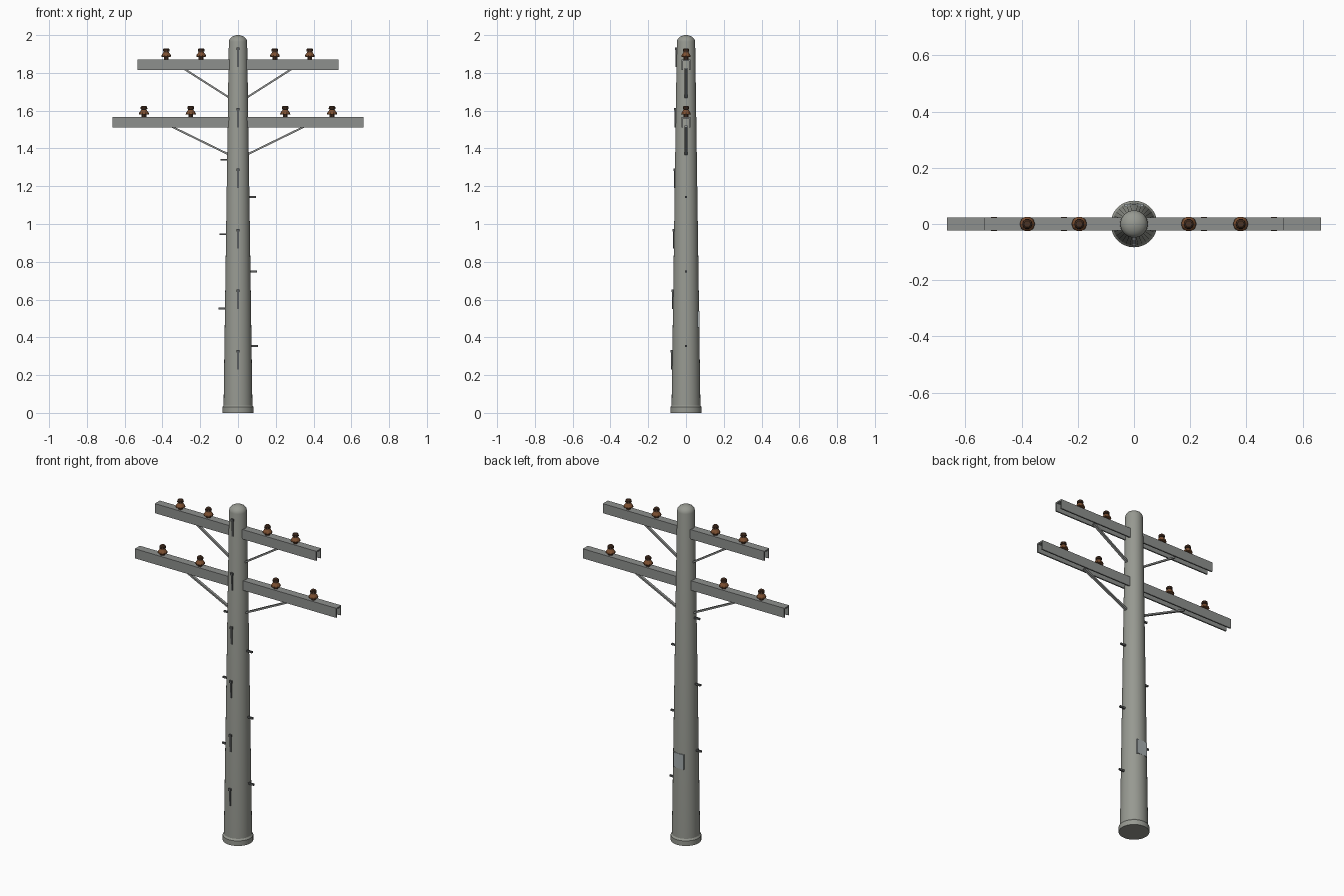
import bpy, bmesh, math
from mathutils import Vector

if "Cube" in bpy.data.objects:
    bpy.data.objects.remove(bpy.data.objects["Cube"])

def mat(name, r, g, b):
    m = bpy.data.materials.new(name)
    m.diffuse_color = (r, g, b, 1)
    m.use_nodes = True
    m.node_tree.nodes["Principled BSDF"].inputs["Base Color"].default_value = m.diffuse_color
    return m

CONCRETE = mat("concrete grey", 0.31, 0.32, 0.285)
STEEL = mat("galvanised grey", 0.27, 0.28, 0.27)
DARK = mat("dark steel", 0.11, 0.115, 0.115)
PLATE = mat("pale plate", 0.38, 0.42, 0.43)
BROWN = mat("brown ceramic", 0.20, 0.078, 0.03)
CAP = mat("dark brown", 0.07, 0.033, 0.018)

def make(name, bm, *mats):
    bmesh.ops.recalc_face_normals(bm, faces=bm.faces[:])
    me = bpy.data.meshes.new(name)
    bm.to_mesh(me)
    bm.free()
    for m in mats:
        me.materials.append(m)
    ob = bpy.data.objects.new(name, me)
    bpy.context.collection.objects.link(ob)
    return ob

def smooth(ob, angle):
    bpy.ops.object.select_all(action='DESELECT')
    ob.select_set(True)
    bpy.context.view_layer.objects.active = ob
    bpy.ops.object.shade_smooth_by_angle(angle=math.radians(angle))

def lathe(name, profile, sides, loc, *mats):
    """Revolve (radius, z) points around z, with closed ends."""
    bm = bmesh.new()
    rings = [[bm.verts.new((r * math.cos(2 * math.pi * i / sides),
                            r * math.sin(2 * math.pi * i / sides), z))
              for i in range(sides)] for r, z in profile]
    for a, b in zip(rings, rings[1:]):
        for i in range(sides):
            j = (i + 1) % sides
            bm.faces.new((a[i], a[j], b[j], b[i]))
    bm.faces.new(rings[0])
    bm.faces.new(rings[-1])
    ob = make(name, bm, *mats)
    ob.location = loc
    return ob

def box(name, lo, hi, m):
    bm = bmesh.new()
    bmesh.ops.create_cube(bm, size=1)
    lo, hi = Vector(lo), Vector(hi)
    for v in bm.verts:
        v.co = (lo + hi) / 2 + v.co * (hi - lo)
    return make(name, bm, m)

def bar(name, a, b, wide, thick, m):
    """Flat bar between two points in the xz plane, wide along y."""
    a, b = Vector(a), Vector(b)
    d = b - a
    ob = box(name, (-d.length / 2, -wide / 2, -thick / 2),
             (d.length / 2, wide / 2, thick / 2), m)
    ob.location = (a + b) / 2
    ob.rotation_euler = (0, -math.atan2(d.z, d.x), 0)
    return ob

def pole_r(z):
    return 0.0765 + (0.0485 - 0.0765) * (z - 0.035) / 1.925

# Tapered pole with domed top
dome = [(0.0485 * math.cos(t), 1.965 + 0.035 * math.sin(t))
        for t in [math.radians(d) for d in (0, 20, 40, 60, 78, 88)]]
smooth(lathe("pole", [(pole_r(0.02), 0.01)] + dome, 32, (0, 0, 0), CONCRETE), 35)
# Base collar
smooth(lathe("base_collar", [(0.083, 0), (0.083, 0.03), (0.076, 0.04)], 32,
             (0, 0, 0), CONCRETE), 30)

def crossarm(name, half, z0, z1):
    """Channel open at the bottom."""
    w, t = 0.0235, 0.008
    prof = [(-w, z0), (-w, z1), (w, z1), (w, z0), (w - t, z0),
            (w - t, z1 - t), (t - w, z1 - t), (t - w, z0)]
    bm = bmesh.new()
    f = bm.faces.new([bm.verts.new((-half, y, z)) for y, z in prof])
    ext = bmesh.ops.extrude_face_region(bm, geom=[f], use_keep_orig=True)
    for v in ext['geom']:
        if isinstance(v, bmesh.types.BMVert):
            v.co.x = half
    make(name, bm, STEEL)

# Insulator: pin, flared skirt, neck, head
INS = [(0.013, -0.002), (0.013, 0.012), (0.027, 0.014), (0.025, 0.022),
       (0.015, 0.036), (0.013, 0.040), (0.018, 0.042), (0.017, 0.053), (0.012, 0.058)]

def insulator(name, x, z):
    ob = lathe(name, INS, 10, (x, 0, z), BROWN, CAP)
    for p in ob.data.polygons:
        if p.center.z > 0.037 or p.center.z < 0.01:
            p.material_index = 1

# Crossarms with braces and insulators
for level, half, z0, z1, xs, brace_x, brace_z in (
        ("upper", 0.533, 1.815, 1.872, (0.195, 0.38), 0.285, 1.67),
        ("lower", 0.665, 1.51, 1.567, (0.25, 0.498), 0.352, 1.37)):
    crossarm(level + "_crossarm", half, z0, z1)
    for s, side in ((-1, "left"), (1, "right")):
        r = pole_r(brace_z)
        bar(f"{level}_brace_{side}", (s * (r - 0.008), 0, brace_z - 0.002),
            (s * brace_x, 0, z0 + 0.006), 0.016, 0.01, STEEL)
        for i, x in enumerate(xs):
            insulator(f"{level}_insulator_{side}_{i}", s * x, z1)

# Climbing pegs, alternating sides
for i in range(6):
    z = 0.355 + 0.197 * i
    s = 1 if i % 2 == 0 else -1
    r = pole_r(z)
    bar(f"climbing_peg_{i}", (s * (r - 0.01), 0, z), (s * (r + 0.034), 0, z),
        0.01, 0.01, DARK)

# Ground wire pieces with clips down the front
for i in range(6):
    z = 0.33 + 0.32 * i
    r = pole_r(z)
    box(f"ground_wire_{i}", (-0.005, -r - 0.006, z - 0.10), (0.005, -r + 0.01, z), DARK)
    box(f"wire_clip_{i}", (-0.008, -r - 0.009, z - 0.01), (0.008, -r + 0.01, z + 0.004), DARK)

# Marker plate on the back
r = pole_r(0.495)
box("marker_plate", (-0.034, r - 0.008, 0.452), (0.034, r + 0.001, 0.54), PLATE)
